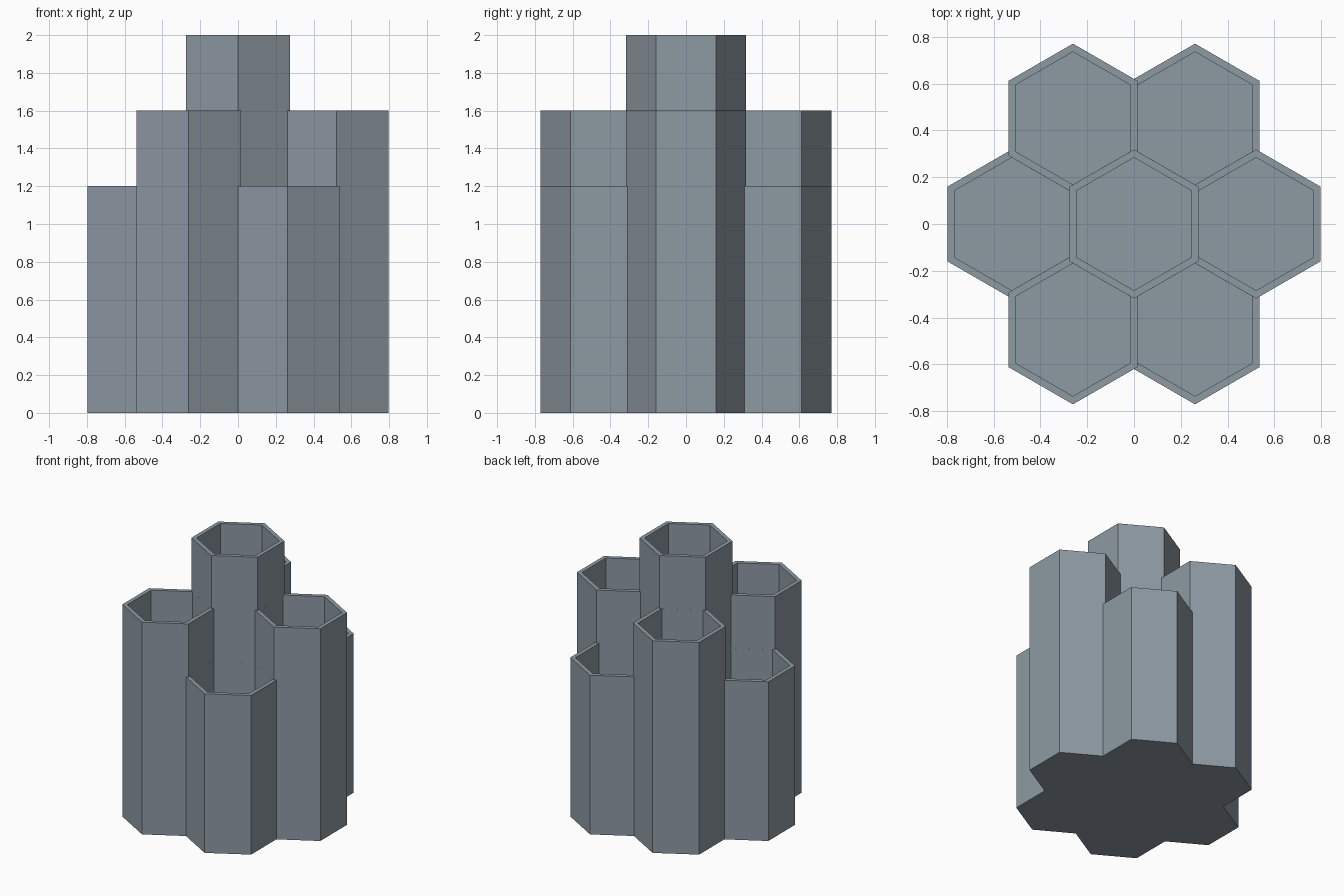
import bpy, math

if "Cube" in bpy.data.objects:
    bpy.data.objects.remove(bpy.data.objects["Cube"])

SPACING = 0.522            # distance between neighbouring cell centres
OUTER = 0.276              # outer apothem of a cell
INNER = 0.2459             # inner apothem of a cell
FLOOR = 0.03               # thickness of the bottom
TO_RADIUS = 1 / math.cos(math.radians(30))

grey = bpy.data.materials.new("blue grey")
grey.diffuse_color = (0.27, 0.32, 0.365, 1)
grey.use_nodes = True
grey.node_tree.nodes["Principled BSDF"].inputs["Base Color"].default_value = grey.diffuse_color


def hex_prism(name, centre, apothem, z0, z1):
    bpy.ops.mesh.primitive_cylinder_add(
        vertices=6, radius=apothem * TO_RADIUS, depth=z1 - z0,
        location=(centre[0], centre[1], (z0 + z1) / 2))
    obj = bpy.context.object
    obj.name = name
    obj.hide_render = True
    return obj


def boolean(target, tool, operation):
    mod = target.modifiers.new(operation.lower(), 'BOOLEAN')
    mod.operation = operation
    mod.solver = 'EXACT'
    mod.object = tool
    bpy.context.view_layer.objects.active = target
    bpy.ops.object.modifier_apply(modifier=mod.name)
    bpy.data.objects.remove(tool, do_unlink=True)


# tall middle cell, then a ring alternating between two heights
cells = [((0, 0), 2.0)]
for i in range(6):
    a = math.radians(60 * i)
    cells.append(((SPACING * math.cos(a), SPACING * math.sin(a)),
                  1.2 if i % 2 else 1.6))

# solid hexagonal columns merged into one body
holder = hex_prism("honeycomb_holder", cells[0][0], OUTER, 0, cells[0][1])
holder.hide_render = False
for centre, height in cells[1:]:
    boolean(holder, hex_prism("column", centre, OUTER, 0, height), 'UNION')

# hollow out every cell from the top
for centre, height in cells:
    boolean(holder, hex_prism("hole", centre, INNER, FLOOR, height + 0.1), 'DIFFERENCE')

holder.data.materials.clear()
holder.data.materials.append(grey)
